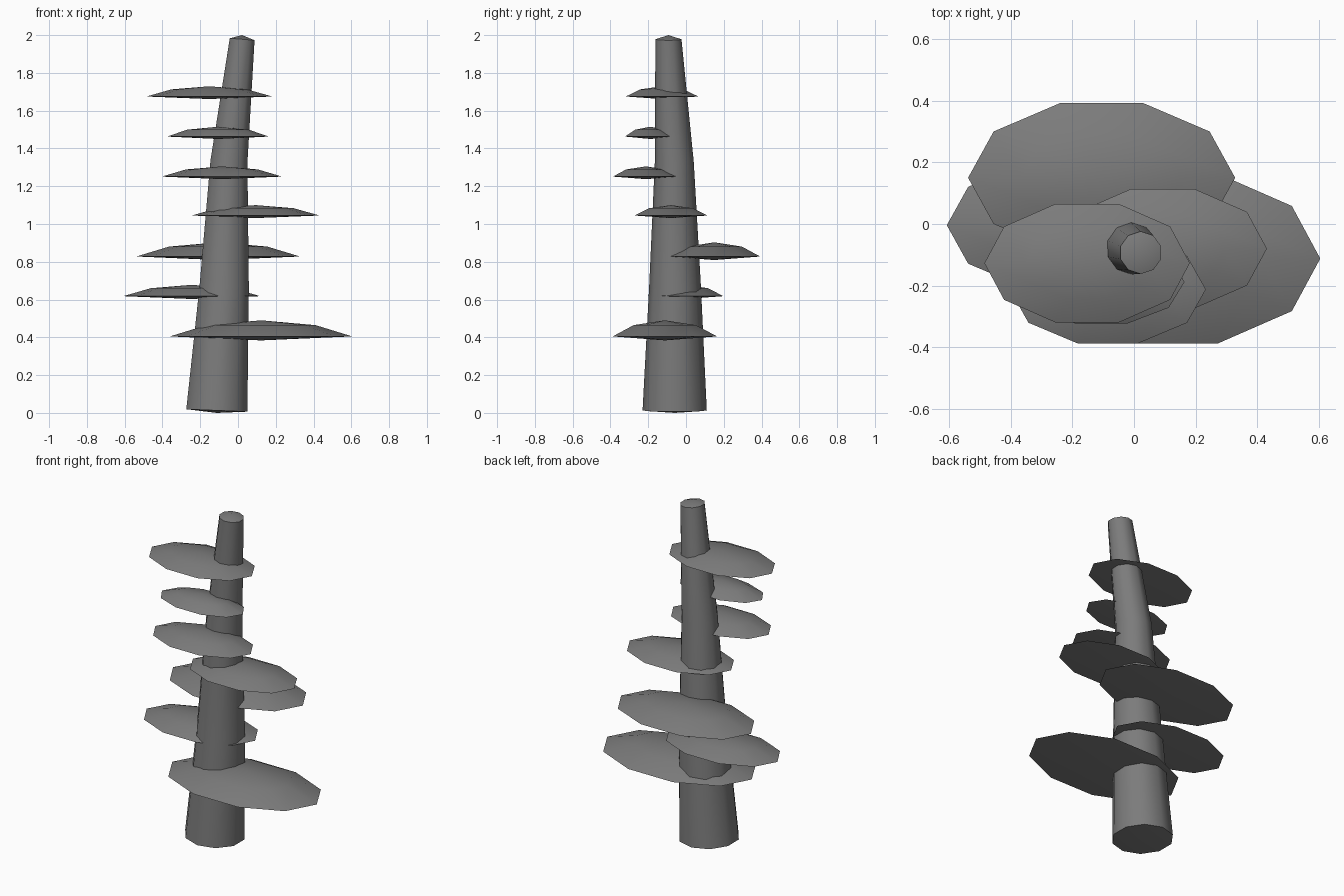
import bpy, math

if "Cube" in bpy.data.objects:
    bpy.data.objects.remove(bpy.data.objects["Cube"])

grey = bpy.data.materials.new("bark grey")
grey.diffuse_color = (0.2, 0.2, 0.2, 1)
grey.use_nodes = True
grey.node_tree.nodes["Principled BSDF"].inputs["Base Color"].default_value = grey.diffuse_color
N = 10


def ring(cx, cy, z, rx, ry, phase=0.0, tilt=0.0):
    pts = []
    for i in range(N):
        a = 2 * math.pi * i / N + phase
        dx = rx * math.cos(a)
        pts.append((cx + dx, cy + ry * math.sin(a), z + tilt * dx))
    return pts


def loft(name, bottom, rings, top):
    """Closed skin: bottom point, stacked rings, top point."""
    verts = [bottom] + [p for r in rings for p in r] + [top]
    last = len(verts) - 1
    faces = []
    for i in range(N):
        j = (i + 1) % N
        faces.append((0, 1 + j, 1 + i))
        for k in range(len(rings) - 1):
            a, b = 1 + k * N, 1 + (k + 1) * N
            faces.append((a + i, a + j, b + j, b + i))
        t = 1 + (len(rings) - 1) * N
        faces.append((t + i, t + j, last))
    me = bpy.data.meshes.new(name)
    me.from_pydata(verts, [], faces)
    me.materials.append(grey)
    ob = bpy.data.objects.new(name, me)
    bpy.context.collection.objects.link(ob)
    bpy.ops.object.select_all(action='DESELECT')
    ob.select_set(True)
    bpy.context.view_layer.objects.active = ob
    bpy.ops.object.shade_smooth_by_angle(angle=math.radians(45))
    return ob


# Leaning, tapering trunk: x, y, z, radius, tilt
path = [(-0.112, -0.060, 0.013, 0.170, -0.04),
        (-0.073, -0.058, 0.67, 0.137, -0.04),
        (-0.048, -0.062, 1.33, 0.103, -0.05),
        (0.022, -0.093, 1.978, 0.069, -0.08)]
loft("trunk", (-0.112, -0.06, 0.0),
     [ring(x, y, z, r, r, math.pi / 2, t) for x, y, z, r, t in path],
     (0.022, -0.093, 2.0))

# Shelf discs: centre x, centre y, rim z, x radius, y radius, dome height
shelves = [(0.122, -0.112, 0.405, 0.482, 0.290, 0.085),
           (-0.245, -0.004, 0.618, 0.362, 0.212, 0.060),
           (-0.105, 0.150, 0.828, 0.433, 0.255, 0.075),
           (0.093, -0.080, 1.045, 0.338, 0.203, 0.055),
           (-0.085, -0.212, 1.251, 0.318, 0.184, 0.054),
           (-0.106, -0.188, 1.463, 0.270, 0.142, 0.052),
           (-0.152, -0.127, 1.675, 0.333, 0.202, 0.054)]
for n, (x, y, z, rx, ry, h) in enumerate(shelves, 1):
    loft(f"shelf_{n}", (x, y, z - 0.25 * h),
         [ring(x, y, z, rx, ry),
          ring(x, y, z + 0.7 * h, rx * 0.6, ry * 0.6)],
         (x, y, z + h))
